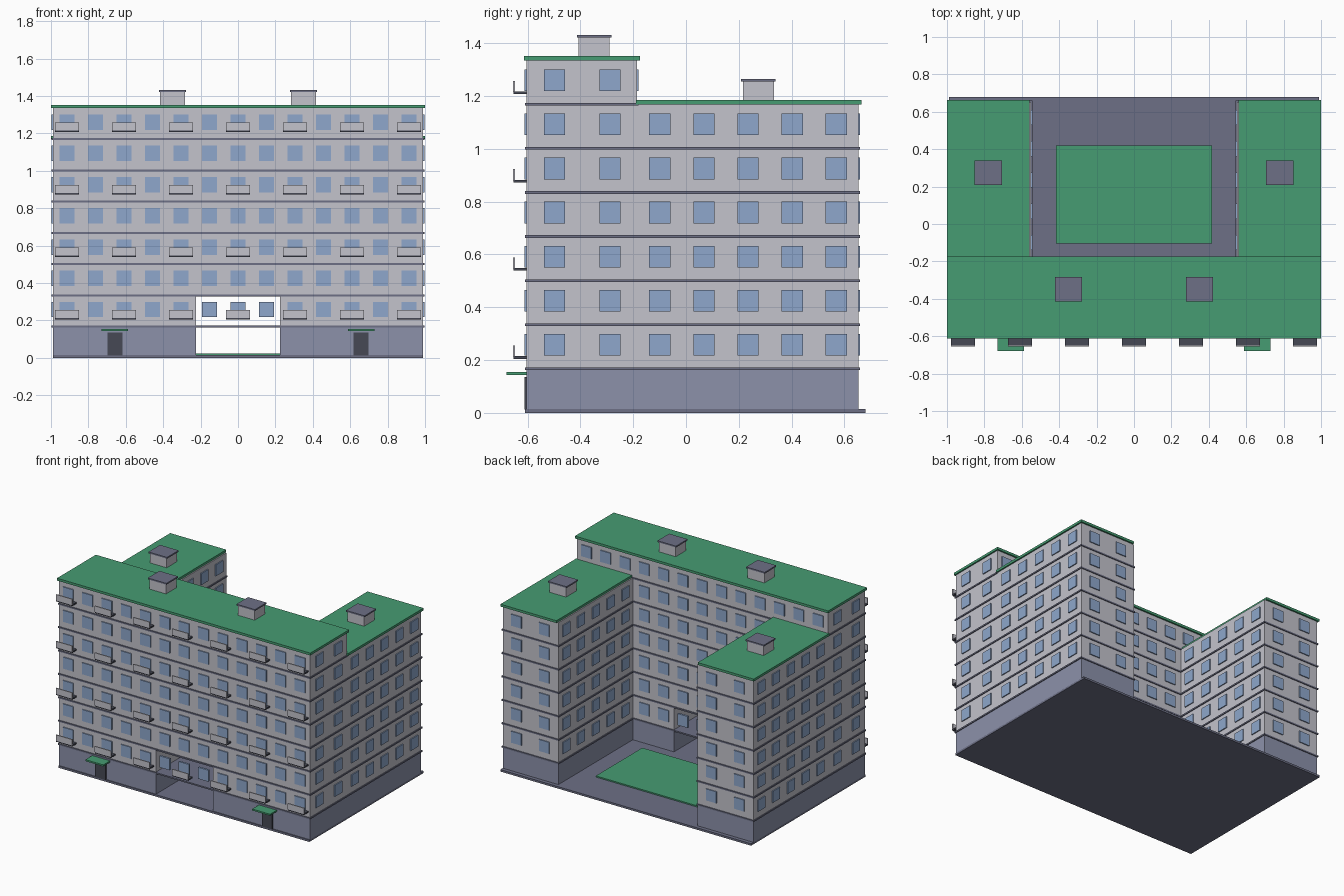
import bpy
import bmesh

if "Cube" in bpy.data.objects:
    bpy.data.objects.remove(bpy.data.objects["Cube"])


def linear(c):
    c /= 255
    return c / 12.92 if c <= 0.04045 else ((c + 0.055) / 1.055) ** 2.4


def material(name, *rgb):
    m = bpy.data.materials.new(name)
    col = [linear(c) for c in rgb] + [1]
    m.diffuse_color = col
    m.use_nodes = True
    for n in m.node_tree.nodes:
        if n.type == 'BSDF_PRINCIPLED':
            n.inputs["Base Color"].default_value = col
    return m


WALL = material("pale grey wall", 195, 195, 204)
BASE = material("blue grey plinth", 140, 145, 170)
TRIM = material("slate trim", 109, 112, 134)
ROOF = material("green", 70, 156, 114)
GLASS = material("window blue", 142, 167, 204)
DARK = material("charcoal", 70, 73, 85)


def boxes(name, mat, items):
    """One object made of boxes, each given as (x0, x1, y0, y1, z0, z1)."""
    bm = bmesh.new()
    for x0, x1, y0, y1, z0, z1 in items:
        vs = bmesh.ops.create_cube(bm, size=1)["verts"]
        bmesh.ops.scale(bm, verts=vs, vec=(x1 - x0, y1 - y0, z1 - z0))
        bmesh.ops.translate(bm, verts=vs, vec=((x0 + x1) / 2, (y0 + y1) / 2, (z0 + z1) / 2))
    me = bpy.data.meshes.new(name)
    bm.to_mesh(me)
    bm.free()
    me.materials.append(mat)
    ob = bpy.data.objects.new(name, me)
    bpy.context.collection.objects.link(ob)


def mirrored(items):
    return items + [(-b[1], -b[0], *b[2:]) for b in items]


def around(x, y, w, d, z0, z1):
    return (x - w / 2, x + w / 2, y - d / 2, y + d / 2, z0, z1)


S = 0.167                       # storey height
X, FRONT, MID, BACK = 0.99, -0.604, -0.186, 0.653
INNER, GATE = 0.55, 0.225       # wing inner wall, passage half width
MAIN_TOP, WING_TOP = 8 * S, 7 * S

# Ground and courtyard lawn
boxes("ground_slab", TRIM, [(-X, X, -0.61, 0.68, 0, 0.014)])
boxes("courtyard_lawn", ROOF, [(-0.418, 0.418, -0.104, 0.42, 0.01, 0.023)])

# Walls, with a two-storey passage through the main block
boxes("plinth", BASE, mirrored([(GATE, X, FRONT, MID, 0.01, S),
                                (INNER, X, MID, BACK, 0.01, S)]))
boxes("lower_walls", WALL, mirrored([(GATE, X, FRONT, MID, S, 2 * S)]))
boxes("main_walls", WALL, [(-X, X, FRONT, MID, 2 * S, MAIN_TOP)])
boxes("wing_walls", WALL, mirrored([(INNER, X, MID, BACK, S, WING_TOP)]))

# Storey bands
p, h = 0.006, 0.005
boxes("main_bands", TRIM, [(-X - p, X + p, FRONT - p, MID + p, k * S - h, k * S + h)
                           for k in range(1, 8)])
boxes("wing_bands", TRIM, mirrored([(INNER - p, X + p, MID, BACK + p, k * S - h, k * S + h)
                                    for k in range(1, 7)]))

# Roofs
boxes("main_roof", ROOF, [(-1, 1, -0.613, -0.175, MAIN_TOP - 0.001, MAIN_TOP + 0.016)])
boxes("wing_roofs", ROOF, mirrored([(0.558, 1, -0.19, 0.664, WING_TOP, WING_TOP + 0.017)]))

# Roof vents
vents = [(0.35, -0.348, MAIN_TOP), (0.78, 0.274, WING_TOP)]
boxes("vent_shafts", WALL, mirrored([around(x, y, 0.132, 0.117, z, z + 0.087) for x, y, z in vents]))
boxes("vent_caps", TRIM, mirrored([around(x, y, 0.146, 0.131, z + 0.086, z + 0.096)
                                   for x, y, z in vents]))

# Windows
W, T = 0.081, 0.014
STEP = 0.1525


def sill(k):
    return k * S + 0.05, k * S + 0.132


front, rear, side = [], [], []
for k in range(1, 8):
    for i in range(-6, 7):
        front.append(around(i * STEP, FRONT, W, T, *sill(k)))
        if k == 7 or abs(i) <= 3:
            rear.append(around(i * STEP, MID, W, T, *sill(k)))
    side += [around(X, y, T, W, *sill(k)) for y in (-0.498, -0.288)]
wing = []
for k in range(1, 7):
    for j in range(5):
        y = -0.099 + j * 0.167
        wing += [around(x, y, T, W, *sill(k)) for x in (INNER, X)]
    wing += [around(x, BACK, W, T, *sill(k)) for x in (0.66, 0.88)]
boxes("front_windows", GLASS, front)
boxes("courtyard_windows", GLASS, rear)
boxes("main_side_windows", GLASS, mirrored(side))
boxes("wing_windows", GLASS, mirrored(wing))

# Balconies on every second storey
floors, panels = [], []
for k in (1, 3, 5, 7):
    for i in range(-3, 4):
        x, z = i * 2 * STEP, k * S + 0.038
        floors.append((x - 0.064, x + 0.064, -0.653, FRONT, z, z + 0.01))
        panels.append((x - 0.064, x + 0.064, -0.655, -0.647, z + 0.008, z + 0.05))
boxes("balcony_floors", DARK, floors)
boxes("balcony_panels", WALL, panels)

# Entrances
boxes("entrance_doors", DARK, mirrored([around(0.658, FRONT, 0.082, 0.016, 0.012, 0.136)]))
boxes("entrance_canopies", ROOF, mirrored([(0.588, 0.729, -0.68, FRONT, 0.144, 0.155)]))
